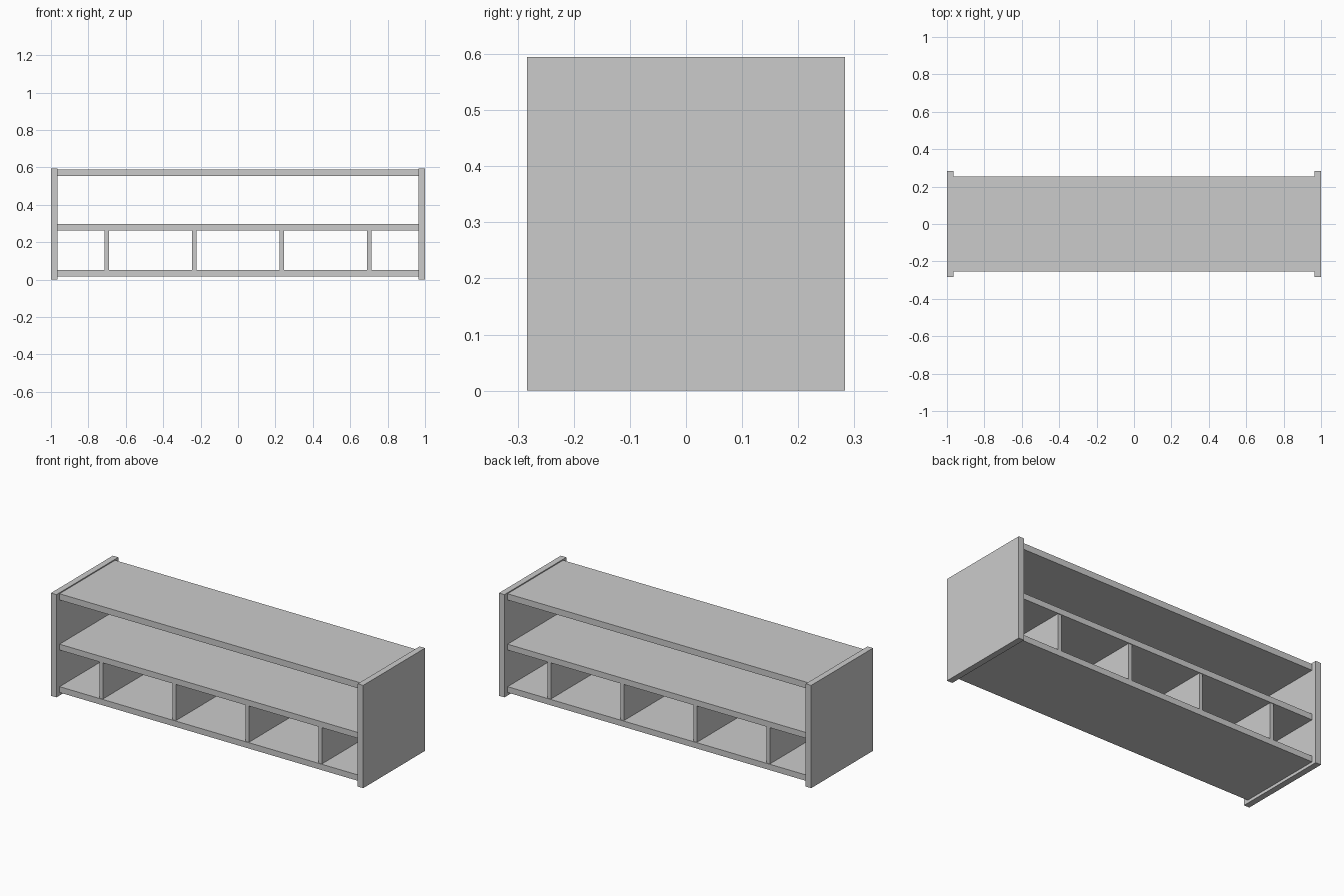
import bpy

if "Cube" in bpy.data.objects:
    bpy.data.objects.remove(bpy.data.objects["Cube"])

PANEL_T = 0.035      # side panel thickness
HEIGHT = 0.595
INNER = 1 - PANEL_T  # inner face of the side panels


def box(name, x0, x1, half_depth, z0, z1):
    bpy.ops.mesh.primitive_cube_add(size=1, location=((x0 + x1) / 2, 0, (z0 + z1) / 2))
    ob = bpy.context.object
    ob.name = name
    ob.scale = (x1 - x0, 2 * half_depth, z1 - z0)
    bpy.ops.object.transform_apply(location=False, rotation=False, scale=True)
    return ob


# End panels
box("left_side_panel", -1, -INNER, 0.283, 0, HEIGHT)
box("right_side_panel", INNER, 1, 0.283, 0, HEIGHT)

# Full-width boards
for name, z0, z1 in (("bottom_shelf", 0.017, 0.051),
                     ("middle_shelf", 0.263, 0.297),
                     ("top_board", 0.553, 0.589)):
    box(name, -INNER, INNER, 0.254, z0, z1)

# Upright dividers between bottom and middle shelves
for i in range(4):
    x = (i - 1.5) * 0.468
    box(f"divider_{i + 1}", x - 0.011, x + 0.011, 0.25, 0.051, 0.263)
